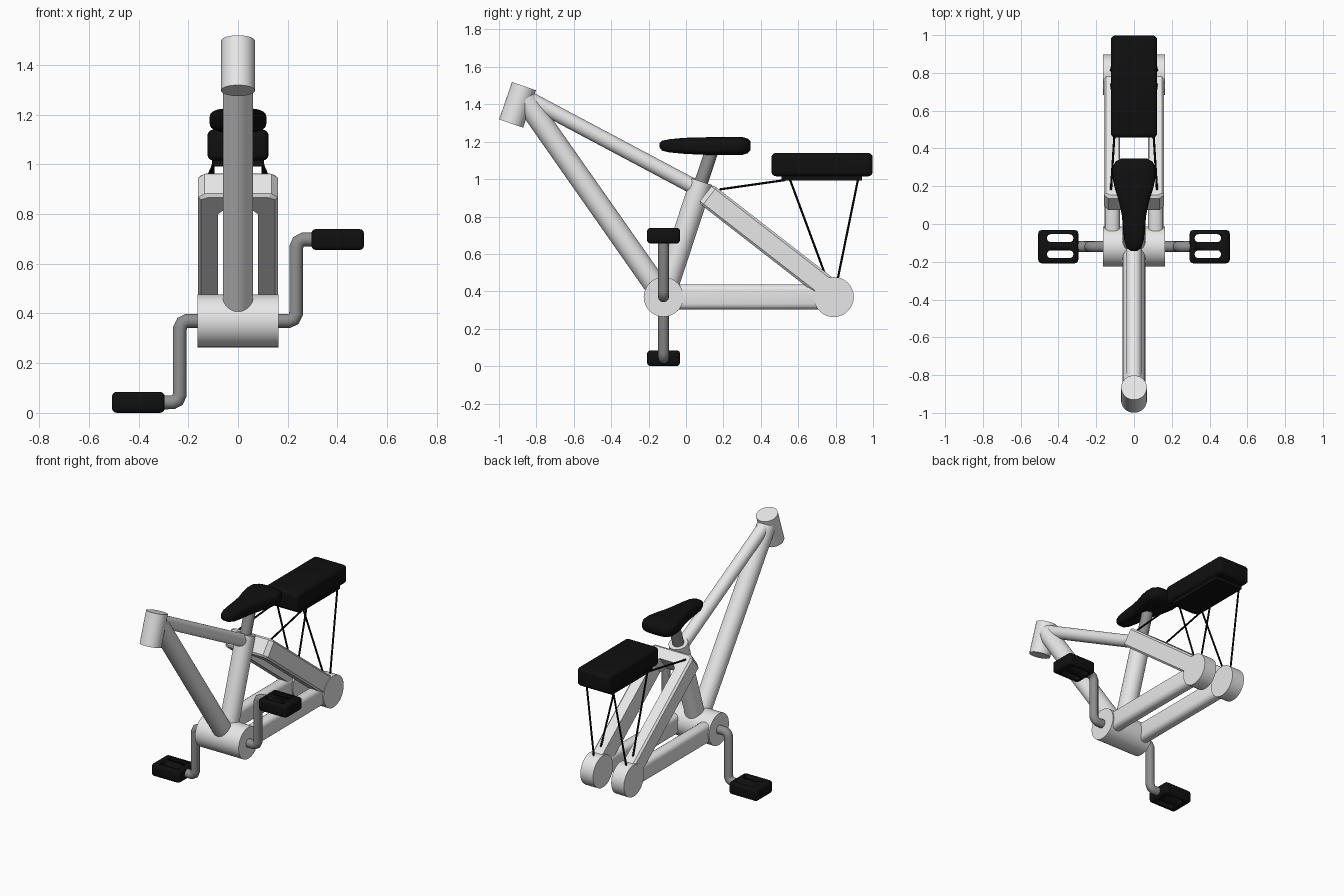
import bpy, bmesh, math
from mathutils import Vector, Matrix

if "Cube" in bpy.data.objects:
    bpy.data.objects.remove(bpy.data.objects["Cube"])


def material(name, v):
    m = bpy.data.materials.new(name)
    m.diffuse_color = (v, v, v, 1)
    m.use_nodes = True
    m.node_tree.nodes["Principled BSDF"].inputs["Base Color"].default_value = m.diffuse_color
    return m


FRAME = material("light grey paint", 0.8)
METAL = material("dark grey metal", 0.27)
BLACK = material("black rubber", 0.005)


def finish(bm, name, mat, angle=35):
    bmesh.ops.recalc_face_normals(bm, faces=bm.faces)
    me = bpy.data.meshes.new(name)
    bm.to_mesh(me)
    bm.free()
    me.materials.append(mat)
    for p in me.polygons:
        p.use_smooth = True
    me.set_sharp_from_angle(angle=math.radians(angle))
    ob = bpy.data.objects.new(name, me)
    bpy.context.collection.objects.link(ob)
    return ob


def rod(name, a, b, r, mat, seg=40):
    """Capped cylinder from a to b."""
    a, b = Vector(a), Vector(b)
    d = b - a
    bm = bmesh.new()
    rot = Vector((0, 0, 1)).rotation_difference(d.normalized()).to_matrix().to_4x4()
    bmesh.ops.create_cone(bm, cap_ends=True, segments=seg, radius1=r, radius2=r,
                          depth=d.length, matrix=Matrix.Translation((a + b) / 2) @ rot)
    return finish(bm, name, mat)


def box(name, lo, hi, mat, bevel=0.0, seg=3):
    lo, hi = Vector(lo), Vector(hi)
    bm = bmesh.new()
    bmesh.ops.create_cube(bm, size=1, matrix=Matrix.Translation((lo + hi) / 2)
                          @ Matrix.Diagonal((*(hi - lo), 1)))
    if bevel:
        bmesh.ops.bevel(bm, geom=bm.edges[:], offset=bevel, segments=seg,
                        profile=0.5, affect='EDGES')
    return finish(bm, name, mat, 50)


def loft(name, rings, mat, angle=35):
    """Skin equal-length rings of points and cap both ends."""
    bm = bmesh.new()
    vs = [[bm.verts.new(p) for p in r] for r in rings]
    n = len(vs[0])
    for r0, r1 in zip(vs, vs[1:]):
        for i in range(n):
            bm.faces.new((r0[i], r0[(i + 1) % n], r1[(i + 1) % n], r1[i]))
    bm.faces.new(vs[0])
    bm.faces.new(vs[-1])
    return finish(bm, name, mat, angle)


# Main frame tubes
BB = (0, -0.12, 0.37)
rod("head_tube", (0, -0.935, 1.297), (0, -0.866, 1.497), 0.068, FRAME, 48)
rod("down_tube", (0, -0.86, 1.425), BB, 0.06, FRAME)
rod("top_tube", (0, -0.89, 1.455), (0, 0.06, 0.95), 0.041, FRAME)
rod("seat_tube", BB, (0, 0.083, 0.987), 0.061, FRAME)
rod("seat_post", (0, 0.07, 0.95), (0, 0.142, 1.165), 0.036, METAL)
rod("bottom_bracket", (-0.163, -0.12, 0.37), (0.163, -0.12, 0.37), 0.106, FRAME, 48)

# Rear fork: U-shaped plate with gusseted bridge, tilted down to the axle drums
top, end = Vector((0, 0.105, 0.922)), Vector((0, 0.79, 0.39))
along = (end - top).normalized()
normal = Vector((0, -along.z, along.y))
L = (end - top).length
half = [(0, 0.0), (0.135, 0.0), (0.16, 0.025), (0.16, L), (0.08, L), (0.08, 0.12),
        (0.05, 0.085), (0, 0.075)]
outline = half[1:-1] + [(-x, s) for x, s in reversed(half[1:-1])]
rings = []
for inset, h in ((0.012, -0.062), (0, -0.05), (0, 0.05), (0.012, 0.062)):
    ring = []
    for x, s in outline:
        # chamfer only the outer contour
        k = (abs(x) - inset) / abs(x) if abs(x) > 0.13 else 1
        ds = inset if s < 0.01 else 0
        ring.append(Vector((x * k, 0, 0)) + top + along * (s + ds) + normal * h)
    rings.append(ring)
loft("rear_fork", rings, FRAME, 25)

for side, s in (("right", 1), ("left", -1)):
    # Chain stays and axle drums
    xs = sorted((s * 0.075, s * 0.155))
    box(side + "_chain_stay", (xs[0], -0.12, 0.303), (xs[1], 0.79, 0.437), FRAME, 0.032, 4)
    rod(side + "_axle_drum", (s * 0.068, 0.79, 0.37), (s * 0.163, 0.79, 0.37), 0.107, FRAME, 48)

    # Rack struts
    rod(side + "_rack_front_strut", (s * 0.1, 0.555, 1.0), (s * 0.122, 0.755, 0.46), 0.006, BLACK, 10)
    rod(side + "_rack_rear_strut", (s * 0.1, 0.92, 1.0), (s * 0.122, 0.81, 0.46), 0.006, BLACK, 10)
    rod(side + "_rack_stay", (s * 0.122, 0.18, 0.945), (s * 0.1, 0.53, 0.995), 0.006, BLACK, 10)

    # Bent crank arm: right one up, left one down
    path = [(0.10, 0), (0.205, 0), (0.224, 0.008), (0.234, 0.03), (0.234, 0.296),
            (0.243, 0.318), (0.262, 0.3275), (0.31, 0.3275)]
    cu = bpy.data.curves.new(side + "_crank", 'CURVE')
    cu.dimensions = '3D'
    cu.bevel_depth = 0.029
    cu.bevel_resolution = 5
    cu.use_fill_caps = True
    sp = cu.splines.new('POLY')
    sp.points.add(len(path) - 1)
    for p, (x, z) in zip(sp.points, path):
        p.co = (s * x, -0.12, 0.37 + s * z, 1)
    cu.materials.append(METAL)
    ob = bpy.data.objects.new(side + "_crank", cu)
    bpy.context.collection.objects.link(ob)
    bpy.ops.object.select_all(action='DESELECT')
    ob.select_set(True)
    bpy.context.view_layer.objects.active = ob
    bpy.ops.object.convert(target='MESH')

    # Pedal with two rounded slots cut through
    zc = 0.37 + s * 0.3275
    xs = sorted((s * 0.295, s * 0.507))
    pedal = box(side + "_pedal", (xs[0], -0.208, zc - 0.042), (xs[1], -0.032, zc + 0.042), BLACK, 0.018)
    bpy.context.view_layer.objects.active = pedal
    for yc in (-0.075, -0.16):
        ring = []
        for i in range(20):
            a = -math.pi / 2 + math.pi * (i % 10) / 9 + (math.pi if i > 9 else 0)
            cx = 0.391 + (0.049 if i < 10 else -0.049)
            ring.append((s * cx + 0.021 * math.cos(a) * s, yc + 0.021 * math.sin(a)))
        cut = loft("slot_cutter", [[(x, y, zc + h) for x, y in ring] for h in (-0.1, 0.1)], BLACK)
        cut.hide_render = True
        mod = pedal.modifiers.new("slot", 'BOOLEAN')
        mod.operation = 'DIFFERENCE'
        mod.solver = 'EXACT'
        mod.object = cut
        bpy.ops.object.modifier_apply(modifier=mod.name)
        bpy.data.objects.remove(cut)

# Saddle: rounded sections (y, half width, bottom, top) from nose to tail
sections = [(-0.142, 0.018, 1.170, 1.190), (-0.128, 0.038, 1.152, 1.205),
            (-0.09, 0.051, 1.143, 1.213), (-0.02, 0.058, 1.136, 1.220),
            (0.05, 0.065, 1.132, 1.223), (0.12, 0.080, 1.129, 1.224),
            (0.19, 0.102, 1.128, 1.225), (0.25, 0.115, 1.128, 1.226),
            (0.30, 0.113, 1.129, 1.225), (0.33, 0.098, 1.138, 1.217),
            (0.346, 0.070, 1.155, 1.200)]
rings = []
for y, w, z0, z1 in sections:
    ring = []
    for i in range(28):
        c, d = math.cos(math.tau * i / 28), math.sin(math.tau * i / 28)
        ring.append((w * math.copysign(abs(c) ** 0.6, c), y,
                     (z0 + z1) / 2 + (z1 - z0) / 2 * math.copysign(abs(d) ** 0.6, d)))
    rings.append(ring)
loft("saddle", rings, BLACK, 60)

# Rear passenger cushion on its carrier plate
box("rear_cushion", (-0.123, 0.457, 1.015), (0.123, 0.998, 1.14), BLACK, 0.025, 4)
box("rack_plate", (-0.105, 0.51, 0.992), (0.105, 0.94, 1.03), BLACK)
